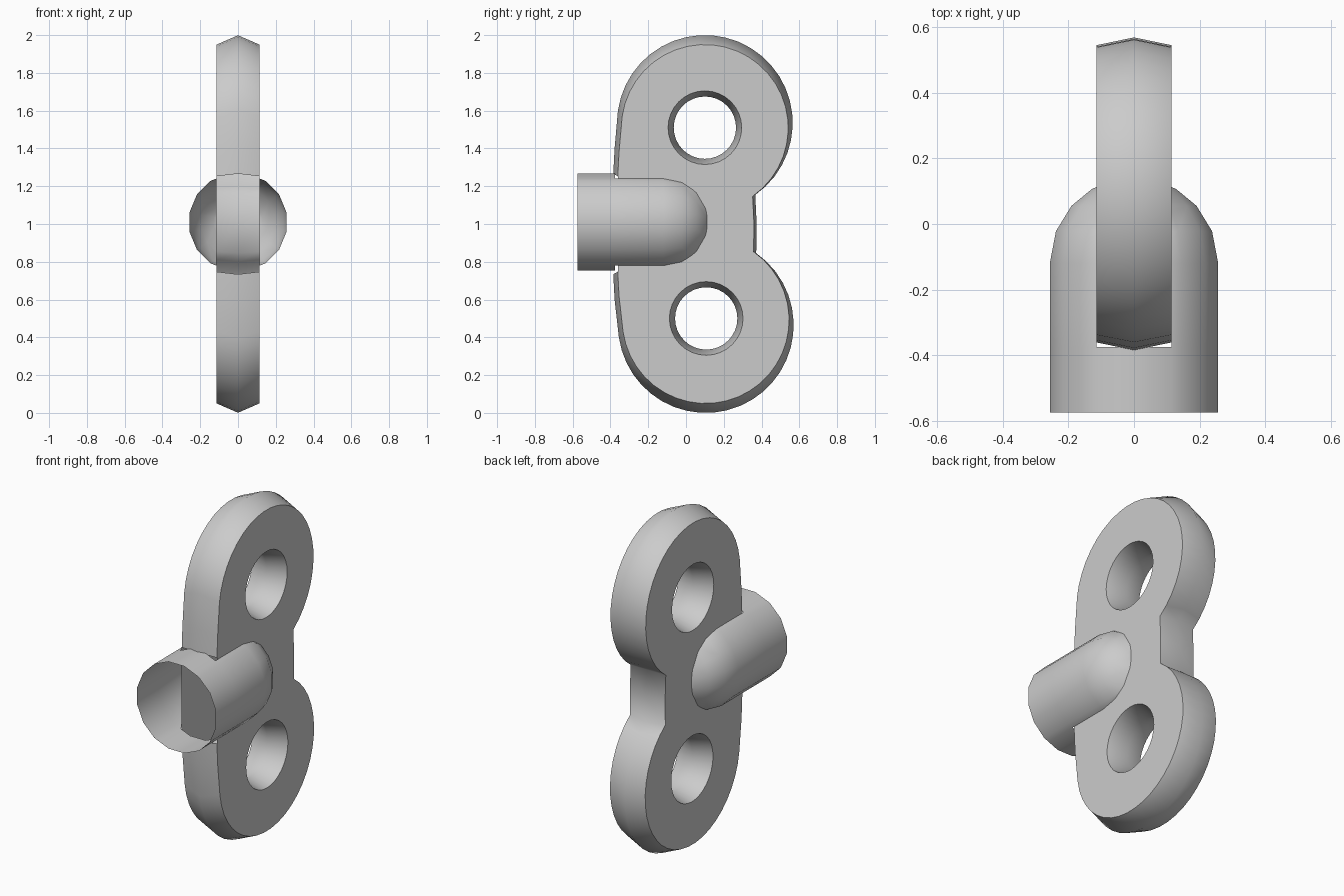
import bpy, bmesh, math
from mathutils import Vector

cube = bpy.data.objects.get("Cube")
if cube:
    bpy.data.objects.remove(cube)

HALF = 0.115          # half thickness of the flat grip
TUBE_Z, TUBE_R, SIDES = 1.01, 0.262, 16

grey = bpy.data.materials.new("plain_grey")
grey.use_nodes = True
colour = (0.6, 0.6, 0.6, 1)
grey.diffuse_color = colour
grey.node_tree.nodes["Principled BSDF"].inputs["Base Color"].default_value = colour


def finish(bm, name):
    """Turn a bmesh into a smooth shaded object."""
    bmesh.ops.recalc_face_normals(bm, faces=bm.faces[:])
    mesh = bpy.data.meshes.new(name)
    bm.to_mesh(mesh)
    bm.free()
    mesh.materials.append(grey)
    obj = bpy.data.objects.new(name, mesh)
    bpy.context.collection.objects.link(obj)
    bpy.ops.object.select_all(action='DESELECT')
    obj.select_set(True)
    bpy.context.view_layer.objects.active = obj
    bpy.ops.object.shade_smooth_by_angle(angle=math.radians(60))
    return obj


def arc(cy, cz, r, start, end, n):
    step = math.radians(end - start) / n
    a = math.radians(start)
    return [(cy + r * math.cos(a + i * step), cz + r * math.sin(a + i * step))
            for i in range(n + 1)]


def add_loop(bm, x, points):
    verts = [bm.verts.new((x, y, z)) for y, z in points]
    edges = [bm.edges.new((v, verts[(i + 1) % len(verts)])) for i, v in enumerate(verts)]
    return verts, edges


def add_rim(bm, ridge, edge, skip=None):
    """Peaked rim band through the thickness; returns both side loops of edges."""
    rows = [add_loop(bm, -HALF, edge), add_loop(bm, 0, ridge), add_loop(bm, HALF, edge)]
    n = len(ridge)
    for (a, _), (b, _) in zip(rows, rows[1:]):
        for i in range(n):
            if i != skip:
                j = (i + 1) % n
                bm.faces.new((a[i], a[j], b[j], b[i]))
    return rows[0][1], rows[2][1]


# Grip: two mirrored lobes, with the rim left open where the tube enters
lobe = arc(0.1, 1.535, 0.465, -55, 172, 26) + [(-0.378, 1.4), (-0.385, 1.266)]
lower = [(y + 0.005 if y > -0.37 else y, 2 - z) for y, z in reversed(lobe)]
outline = [(0.374, 1.0)] + lobe + lower
inset = [(0.09 + (y - 0.09) * 0.95, 1 + (z - 1) * 0.95) for y, z in outline]

bm = bmesh.new()
sides = [add_rim(bm, outline, inset, skip=len(lobe))]
for cy, cz in ((0.1, 1.51), (0.107, 0.5)):
    hole, rim = (arc(cy, cz, r, 0, 360, 32)[:-1] for r in (0.165, 0.195))
    sides.append(add_rim(bm, hole, rim))
for side in zip(*sides):
    bmesh.ops.triangle_fill(bm, use_beauty=True, edges=[e for loop in side for e in loop])
finish(bm, "grip_plate")

# Tube: open at the front, domed at the back
profile = [(-0.575, TUBE_R), (-0.12, TUBE_R)]
profile += [(-0.12 + TUBE_R * math.sin(a), TUBE_R * math.cos(a))
            for a in (math.radians(d) for d in (22, 42, 60, 76))]
bm = bmesh.new()
rings = []
for y, r in profile:
    ring = []
    for i in range(SIDES):
        a = (i + 0.5) * math.tau / SIDES
        ring.append(bm.verts.new((r * math.cos(a), y, TUBE_Z + r * math.sin(a))))
    rings.append(ring)
for a, b in zip(rings, rings[1:]):
    for i in range(SIDES):
        j = (i + 1) % SIDES
        bm.faces.new((a[i], a[j], b[j], b[i]))
bm.faces.new(rings[-1])

# Trim away the part of the tube that lies inside the grip
FRONT = -0.375
for co, no in (((HALF, 0, 0), (1, 0, 0)), ((-HALF, 0, 0), (1, 0, 0)), ((0, FRONT, 0), (0, 1, 0))):
    bmesh.ops.bisect_plane(bm, geom=bm.verts[:] + bm.edges[:] + bm.faces[:],
                           plane_co=Vector(co), plane_no=Vector(no))
inside = []
for f in bm.faces:
    c = f.calc_center_median()
    if abs(c.x) < HALF and c.y > FRONT:
        inside.append(f)
bmesh.ops.delete(bm, geom=inside, context='FACES')
finish(bm, "key_tube")
